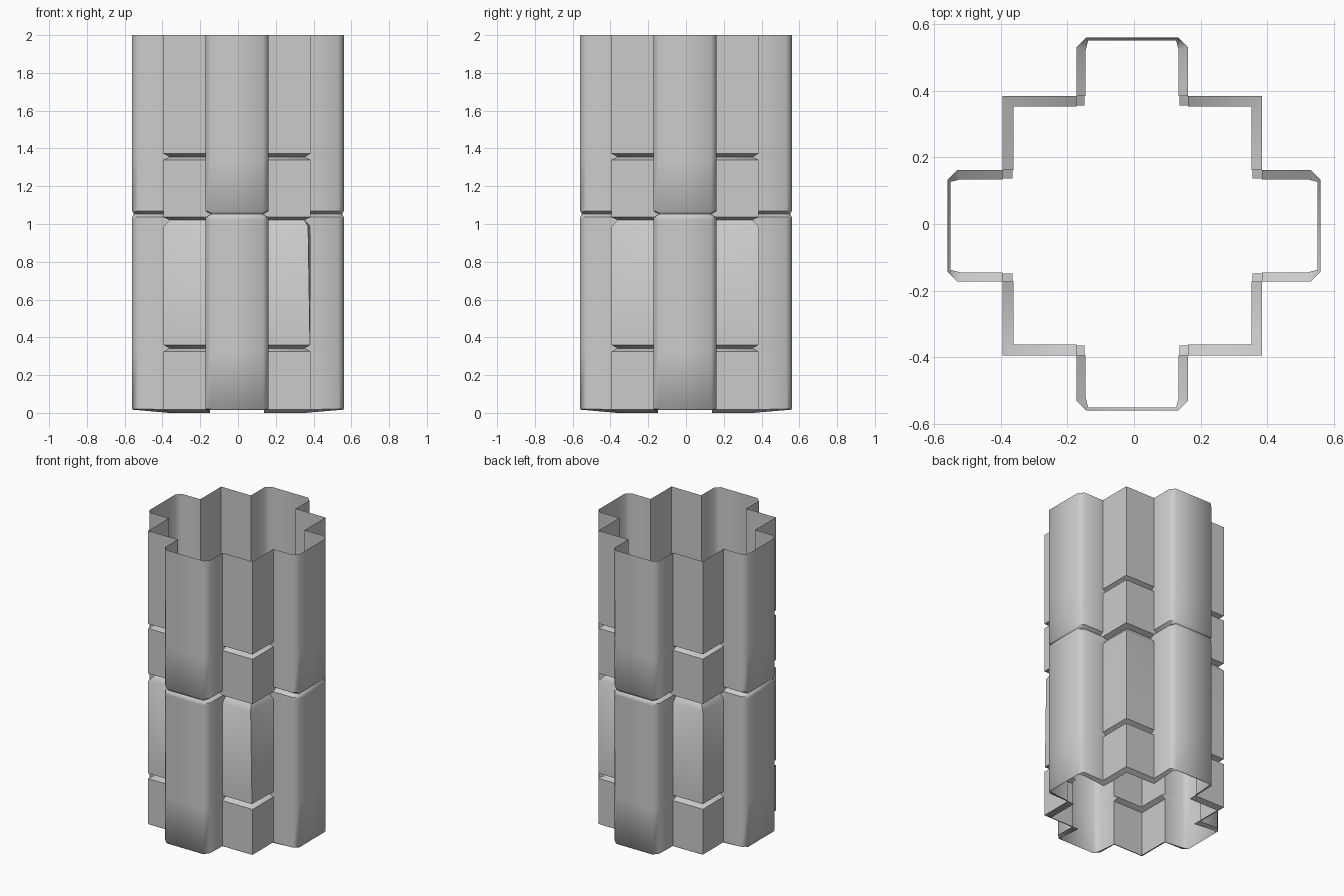
import bpy, bmesh, math

if "Cube" in bpy.data.objects:
    bpy.data.objects.remove(bpy.data.objects["Cube"])

# Slightly uneven stone column: wider on the negative sides
def side(v, pos, neg, inset):
    return pos - inset if v > 0 else -(neg - inset)

def ring_points(lobe_in, block_in, twist=0.0):
    """Counter-clockwise cross outline; returns (x, y, is_block)."""
    pts = []
    for sx, sy in ((1, 1), (-1, 1), (-1, -1), (1, -1)):
        wx, wy = side(sx, .162, .173, lobe_in), side(sy, .162, .173, lobe_in)
        bx, by = side(sx, .385, .395, block_in), side(sy, .385, .395, block_in)
        tip, edge = .56 - lobe_in * .3, .53 - lobe_in * .3
        corner_x = bx - (twist if sx > 0 and sy < 0 else 0)
        quad = [(sx * tip, sy * (abs(wy) - .03 + lobe_in * .8), False),
                (sx * edge, wy, False),
                (bx, wy, True),
                (corner_x, by, True),
                (wx, by, True),
                (wx, sy * edge, False),
                (sx * (abs(wx) - .03 + lobe_in * .8), sy * tip, False)]
        pts += quad if sx * sy > 0 else quad[::-1]
    return pts

# Levels: height, lobe joint depth, block joint depth, corner wear
levels = [(0.0, .025, .03, 0), (.018, 0, 0, 0),
          (.325, 0, 0, 0), (.342, 0, .033, 0), (.36, 0, 0, .004),
          (.985, 0, 0, .014), (1.022, 0, .033, 0), (1.036, 0, 0, 0),
          (1.052, .028, 0, 0), (1.068, 0, 0, 0),
          (1.34, 0, 0, 0), (1.355, 0, .033, 0), (1.372, 0, 0, 0),
          (2.0, 0, 0, 0)]

# Column shell, open at both ends
bm = bmesh.new()
rings = []
for z, lobe, block, twist in levels:
    ring = []
    for x, y, is_block in ring_points(lobe, block, twist):
        # lobes start a little higher than the corner blocks
        h = z if is_block or z > .02 else z * .4 + .014
        ring.append(bm.verts.new((x, y, h)))
    rings.append(ring)
# front lobe joint stays level with the shaft
for low, high in zip(rings, rings[1:]):
    n = len(low)
    for i in range(n):
        j = (i + 1) % n
        bm.faces.new((low[i], low[j], high[j], high[i]))

mesh = bpy.data.meshes.new("column_shell")
bm.to_mesh(mesh)
bm.free()
column = bpy.data.objects.new("column_shell", mesh)
bpy.context.collection.objects.link(column)
bpy.context.view_layer.objects.active = column
column.select_set(True)
bpy.ops.object.shade_smooth_by_angle(angle=math.radians(50))
